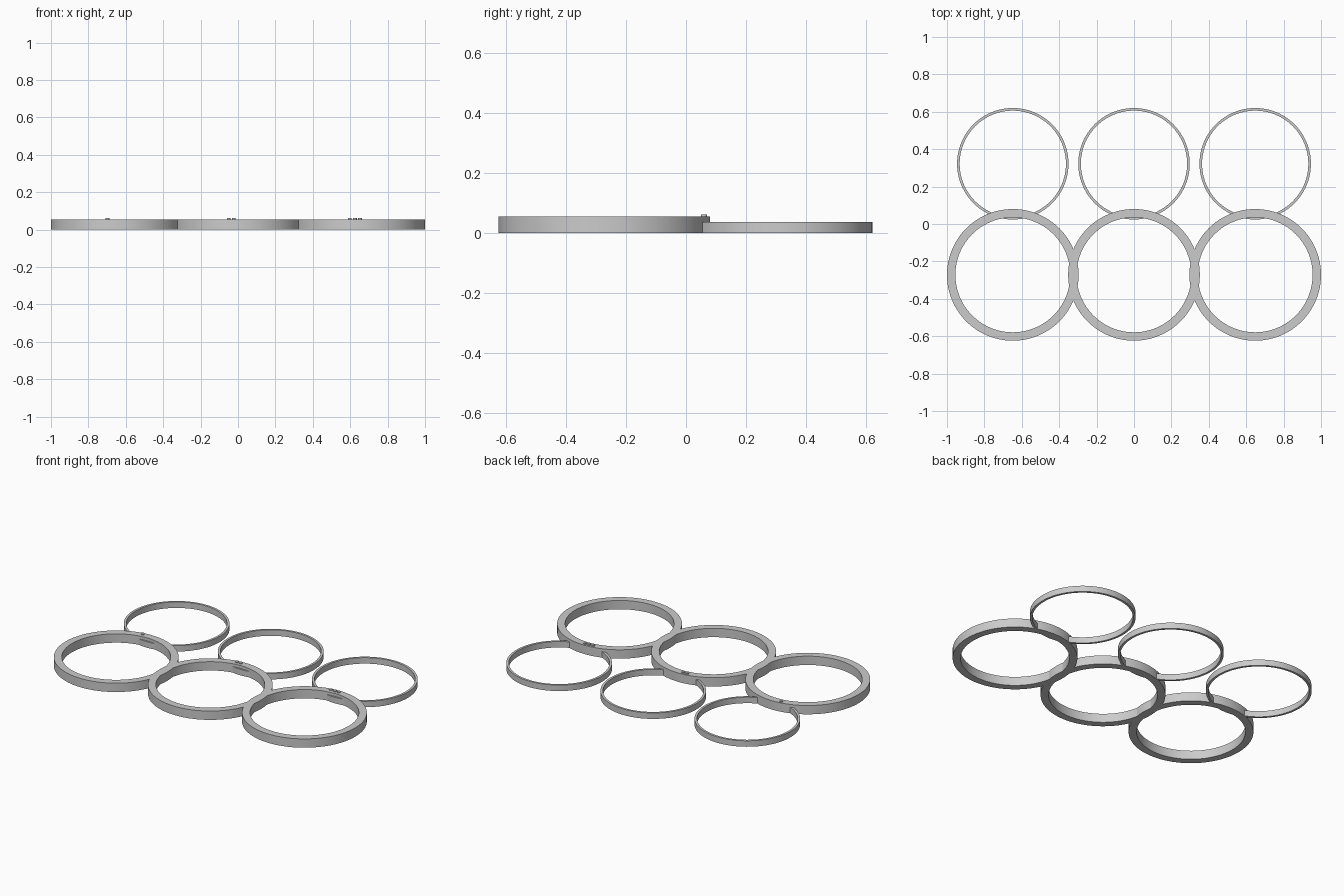
import bpy
import bmesh
import math

cube = bpy.data.objects.get("Cube")
if cube:
    bpy.data.objects.remove(cube, do_unlink=True)

SPACING = 0.648

grey = bpy.data.materials.new("light_grey")
grey.use_nodes = True
grey.diffuse_color = (0.6, 0.6, 0.6, 1)
grey.node_tree.nodes["Principled BSDF"].inputs["Base Color"].default_value = (0.6, 0.6, 0.6, 1)


def finish(bm, name, location):
    """Turn a bmesh into a shaded, coloured object."""
    bmesh.ops.recalc_face_normals(bm, faces=bm.faces)
    mesh = bpy.data.meshes.new(name)
    bm.to_mesh(mesh)
    bm.free()
    mesh.materials.append(grey)
    obj = bpy.data.objects.new(name, mesh)
    obj.location = location
    bpy.context.collection.objects.link(obj)
    bpy.ops.object.select_all(action="DESELECT")
    obj.select_set(True)
    bpy.context.view_layer.objects.active = obj
    bpy.ops.object.shade_smooth_by_angle(angle=math.radians(30))


def ring(name, x, y, outer, inner, height, sides=96):
    """Spin a rectangular section into a flat band."""
    bm = bmesh.new()
    section = [(inner, 0), (outer, 0), (outer, height), (inner, height)]
    verts = [bm.verts.new((r, 0, z)) for r, z in section]
    edges = [bm.edges.new((verts[i], verts[(i + 1) % 4])) for i in range(4)]
    bmesh.ops.spin(bm, geom=verts + edges, axis=(0, 0, 1), cent=(0, 0, 0),
                   angle=math.tau, steps=sides)
    bmesh.ops.remove_doubles(bm, verts=bm.verts, dist=1e-4)
    finish(bm, name, (x, y, 0))


def dot(name, x, y, z):
    """Small raised round marker."""
    bm = bmesh.new()
    bmesh.ops.create_cone(bm, cap_ends=True, segments=20, radius1=0.01,
                          radius2=0.01, depth=0.012)
    finish(bm, name, (x, y, z))


for i, side in enumerate(("right", "middle", "left")):
    x = (i - 1) * SPACING
    # Wide front band and the thin, lower band behind it
    ring(f"front_ring_{side}", x, -0.272, 0.352, 0.307, 0.055)
    ring(f"back_ring_{side}", x, 0.322, 0.298, 0.284, 0.037)
    # One, two or three marker dots on the front band
    for k in range(i + 1):
        dot(f"marker_dot_{side}_{k + 1}", x - 0.05 + 0.027 * k, 0.06, 0.055)
